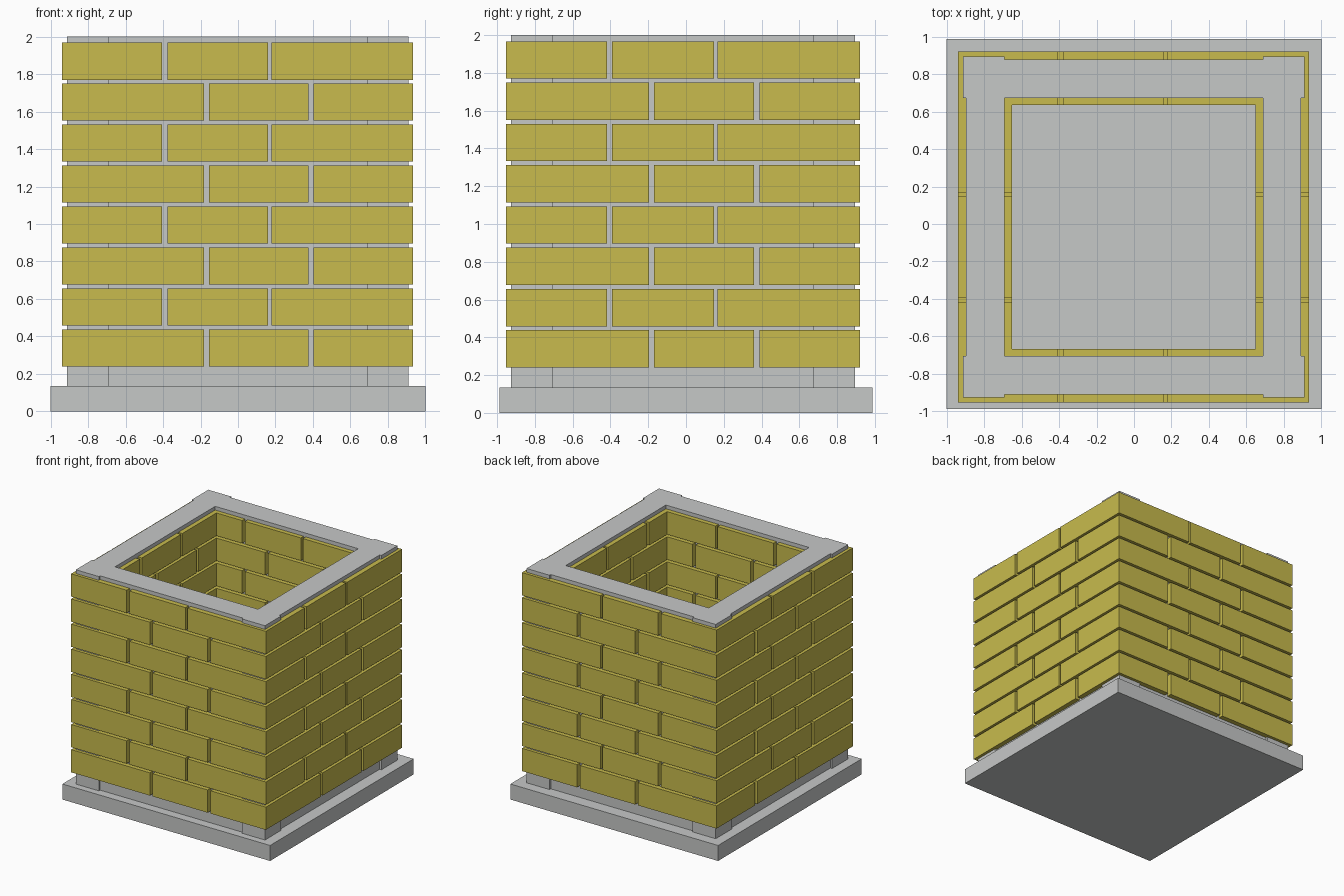
import bpy, bmesh

cube = bpy.data.objects.get("Cube")
if cube:
    bpy.data.objects.remove(cube, do_unlink=True)


def material(name, color):
    m = bpy.data.materials.new(name)
    m.use_nodes = True
    m.diffuse_color = color
    m.node_tree.nodes["Principled BSDF"].inputs["Base Color"].default_value = color
    return m


STONE = material("pale grey stone", (0.565, 0.578, 0.573, 1))
BRICK = material("mustard brick", (0.578, 0.497, 0.074, 1))

CX, CY = -0.002, -0.016          # tower centre, slightly off the slab centre
SLAB_TOP, TOP = 0.135, 2.0
PILLAR, WALL, INNER = 0.911, 0.894, 0.689
FACE_OUT, FACE_IN = 0.937, 0.65
ROWS, ROW_Z, PITCH, ROW_H = 8, 0.24, 0.2185, 0.198
# Mortar gaps along a side, alternating between rows
GAPS = [((-0.18, -0.154), (0.377, 0.406)),
        ((-0.403, -0.375), (0.163, 0.182))]


def prism(bm, plan, z0, z1):
    """Upright block over a plan outline."""
    low = [bm.verts.new((x, y, z0)) for x, y in plan]
    high = [bm.verts.new((x, y, z1)) for x, y in plan]
    bm.faces.new(low[::-1])
    bm.faces.new(high)
    n = len(plan)
    for i in range(n):
        j = (i + 1) % n
        bm.faces.new((low[i], low[j], high[j], high[i]))


def box(bm, x0, x1, y0, y1, z0, z1):
    prism(bm, [(x0, y0), (x1, y0), (x1, y1), (x0, y1)], z0, z1)


def finish(bm, name, mat, location=(0, 0, 0)):
    bmesh.ops.recalc_face_normals(bm, faces=bm.faces)
    mesh = bpy.data.meshes.new(name)
    bm.to_mesh(mesh)
    bm.free()
    mesh.materials.append(mat)
    ob = bpy.data.objects.new(name, mesh)
    ob.location = location
    bpy.context.collection.objects.link(ob)
    return ob


# Base slab
bm = bmesh.new()
box(bm, -1, 1, -0.987, 0.987, 0, SLAB_TOP)
finish(bm, "base_slab", STONE)

# Corner pillars
bm = bmesh.new()
for sx in (-1, 1):
    for sy in (-1, 1):
        xs = sorted((sx * INNER, sx * PILLAR))
        ys = sorted((sy * INNER, sy * PILLAR))
        box(bm, *xs, *ys, SLAB_TOP, TOP)
finish(bm, "corner_pillars", STONE, (CX, CY, 0))

# Walls between the pillars
bm = bmesh.new()
for s in (-1, 1):
    span = sorted((s * INNER, s * WALL))
    box(bm, -INNER, INNER, *span, SLAB_TOP, TOP)
    box(bm, *span, -INNER, INNER, SLAB_TOP, TOP)
finish(bm, "core_walls", STONE, (CX, CY, 0))


def brick_courses(name, far, near):
    """Rows of bricks on four sides, mitred at the corners."""
    bm = bmesh.new()
    for row in range(ROWS):
        z = ROW_Z + row * PITCH
        (a, b), (c, d) = GAPS[row % 2]
        for start, end in ((-far, a), (b, c), (d, far)):
            near_start = max(start, -near)
            near_end = min(end, near)
            for s in (-1, 1):
                plan = [(start, s * far), (end, s * far),
                        (near_end, s * near), (near_start, s * near)]
                prism(bm, plan, z, z + ROW_H)
                prism(bm, [(y, x) for x, y in plan], z, z + ROW_H)
    finish(bm, name, BRICK, (CX, CY, 0))


brick_courses("outer_bricks", FACE_OUT, WALL)
brick_courses("inner_bricks", INNER, FACE_IN)
